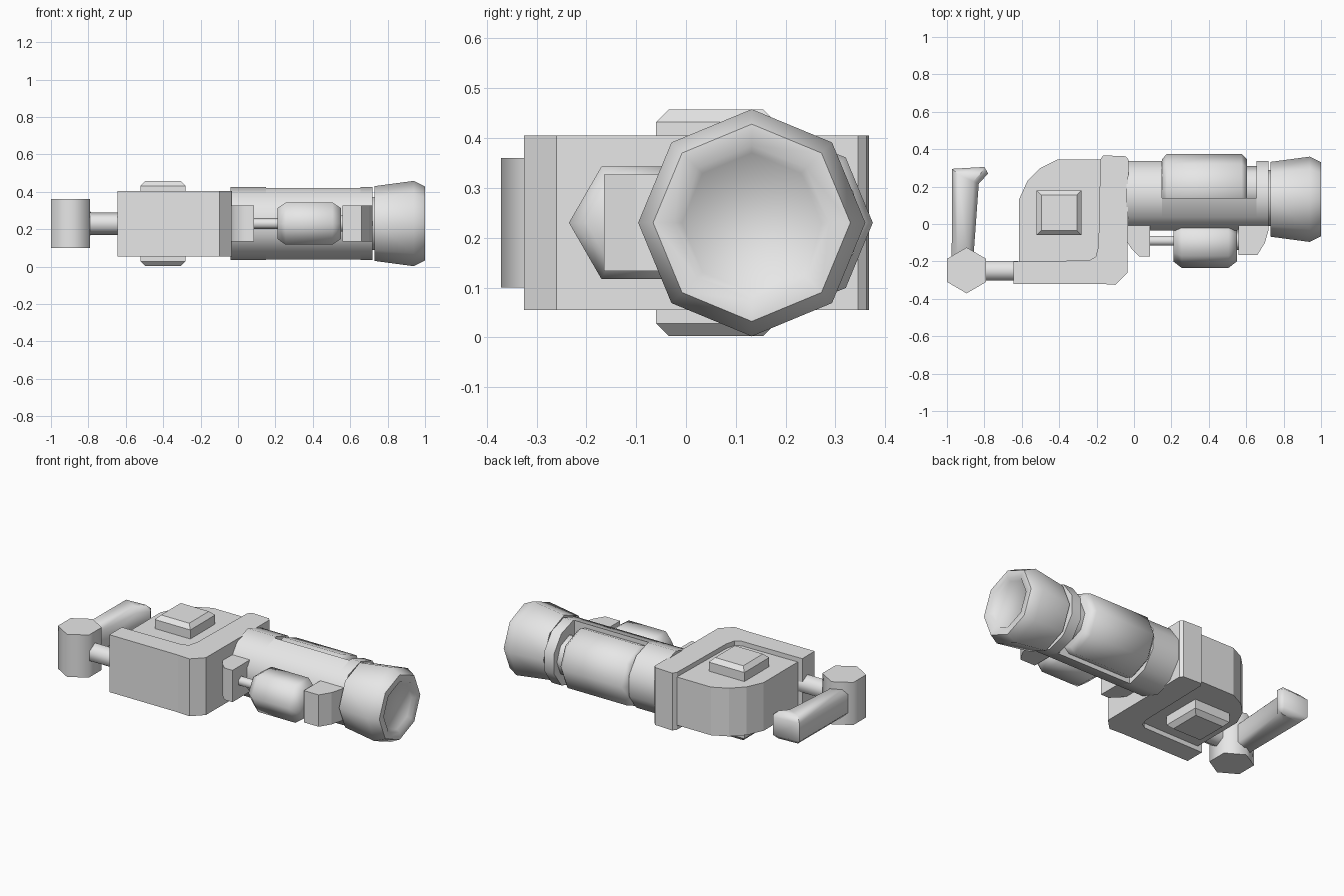
import bpy, bmesh
from math import sin, cos, pi, radians
from mathutils import Vector

if "Cube" in bpy.data.objects:
    bpy.data.objects.remove(bpy.data.objects["Cube"])

GREY = (0.8, 0.8, 0.8, 1)
metal = bpy.data.materials.new("light_grey")
metal.use_nodes = True
metal.diffuse_color = GREY
metal.node_tree.nodes["Principled BSDF"].inputs["Base Color"].default_value = GREY
MID = 0.23  # height of the shared centre line


def finish(name, bm, angle):
    bmesh.ops.recalc_face_normals(bm, faces=bm.faces)
    mesh = bpy.data.meshes.new(name)
    bm.to_mesh(mesh)
    bm.free()
    mesh.materials.append(metal)
    ob = bpy.data.objects.new(name, mesh)
    bpy.context.collection.objects.link(ob)
    bpy.ops.object.select_all(action='DESELECT')
    ob.select_set(True)
    bpy.context.view_layer.objects.active = ob
    if angle:
        bpy.ops.object.shade_smooth_by_angle(angle=radians(angle))
    return ob


def turned(name, profile, y, sides, start=0, cut_y=None, angle=65):
    """Turned part along x from (x, radius) pairs, optionally cut off behind cut_y."""
    bm = bmesh.new()
    rings = []
    for x, r in profile:
        turn = [start + 2 * pi * i / sides for i in range(sides)]
        rings.append([bm.verts.new((x, y + r * cos(a), MID + r * sin(a))) for a in turn])
    for a, b in zip(rings, rings[1:]):
        for i in range(sides):
            j = (i + 1) % sides
            bm.faces.new((a[i], a[j], b[j], b[i]))
    bm.faces.new(rings[0])
    bm.faces.new(rings[-1])
    if cut_y is not None:
        geom = bm.verts[:] + bm.edges[:] + bm.faces[:]
        cut = bmesh.ops.bisect_plane(bm, geom=geom, plane_co=(0, cut_y, 0),
                                     plane_no=(0, 1, 0), clear_outer=True)
        edges = [e for e in cut["geom_cut"] if isinstance(e, bmesh.types.BMEdge)]
        bmesh.ops.contextual_create(bm, geom=edges)
    return finish(name, bm, angle)


def plate(name, outline, half, angle=0, bevel=0):
    """Plan outline extruded evenly above and below the centre line."""
    bm = bmesh.new()
    base = bm.faces.new([bm.verts.new((x, y, MID - half)) for x, y in outline])
    up = bmesh.ops.extrude_face_region(bm, geom=[base])["geom"]
    bmesh.ops.translate(bm, vec=Vector((0, 0, 2 * half)),
                        verts=[v for v in up if isinstance(v, bmesh.types.BMVert)])
    if bevel:
        rim = [e for e in bm.edges if abs(e.verts[0].co.z - e.verts[1].co.z) < 1e-4]
        bmesh.ops.bevel(bm, geom=rim, offset=bevel, segments=1, affect='EDGES')
    return finish(name, bm, angle)


# Barrel: closed at both ends, open along the back
BARREL_Y, BARREL_R = 0.152, 0.195
for name, x0, x1, cut in (("barrel_base", -0.04, 0.15, None),
                          ("barrel_middle", 0.15, 0.655, 0.14),
                          ("barrel_collar", 0.655, 0.72, None)):
    turned(name, [(x0, BARREL_R), (x1, BARREL_R)], BARREL_Y, 10, pi / 2, cut)

# Inner cylinder seated in the open side
turned("inner_cylinder", [(0.15, 0.155), (0.175, 0.185), (0.575, 0.185), (0.605, 0.155)], 0.19, 8)
turned("inner_cylinder_neck", [(0.6, 0.12), (0.66, 0.12)], 0.19, 8)

# Dished end cap and its neck
turned("cap_neck", [(0.7, 0.15), (0.75, 0.15)], 0.14, 10)
turned("end_cap", [(0.73, 0.2), (0.94, 0.228), (1.0, 0.198), (1.0, 0.155), (0.98, 0.14)],
       0.132, 8, angle=60)

# Side piston with its rod and mounts
turned("piston", [(0.21, 0.095), (0.255, 0.13), (0.505, 0.13), (0.55, 0.095)], -0.105, 6)
turned("piston_rod", [(0.06, 0.03), (0.23, 0.03)], -0.09, 6, pi / 2)
turned("piston_end", [(0.54, 0.05), (0.58, 0.05)], -0.09, 6)
plate("rod_mount", [(-0.04, 0), (-0.04, -0.09), (-0.015, -0.13), (0.03, -0.175),
                    (0.085, -0.175), (0.085, 0)], 0.097, 50)
plate("piston_mount", [(0.56, 0), (0.56, -0.165), (0.66, -0.165), (0.7, -0.1),
                       (0.72, -0.03), (0.72, 0)], 0.097)

# Angled frame and the block set into it
plate("angle_frame", [(-0.645, -0.32), (-0.18, -0.32), (-0.1, -0.325), (-0.035, -0.26),
                      (-0.03, 0.345), (-0.045, 0.362), (-0.165, 0.367), (-0.18, 0.345),
                      (-0.19, -0.12), (-0.205, -0.175), (-0.24, -0.195), (-0.645, -0.2)], 0.175)
plate("body_block", [(-0.615, -0.21), (-0.17, -0.21), (-0.17, 0.345), (-0.41, 0.345),
                     (-0.5, 0.3), (-0.57, 0.23), (-0.615, 0.13)], 0.147)

# Square pad through the block, chamfered top and bottom
plate("square_pad", [(-0.52, -0.06), (-0.28, -0.06), (-0.28, 0.18), (-0.52, 0.18)],
      0.227, 0, 0.025)

# Crank: shaft, hub and hooked lever
turned("crank_shaft", [(-0.82, 0.06), (-0.62, 0.06)], -0.25, 6, pi / 2)
hub = [(-0.895 + 0.121 * sin(i * pi / 3), -0.248 + 0.123 * cos(i * pi / 3)) for i in range(6)]
plate("crank_hub", hub, 0.13, 65)
plate("crank_lever", [(-0.975, -0.2), (-0.86, -0.2), (-0.83, 0.215), (-0.78, 0.27),
                      (-0.8, 0.305), (-0.972, 0.295)], 0.085, 50, 0.03)
